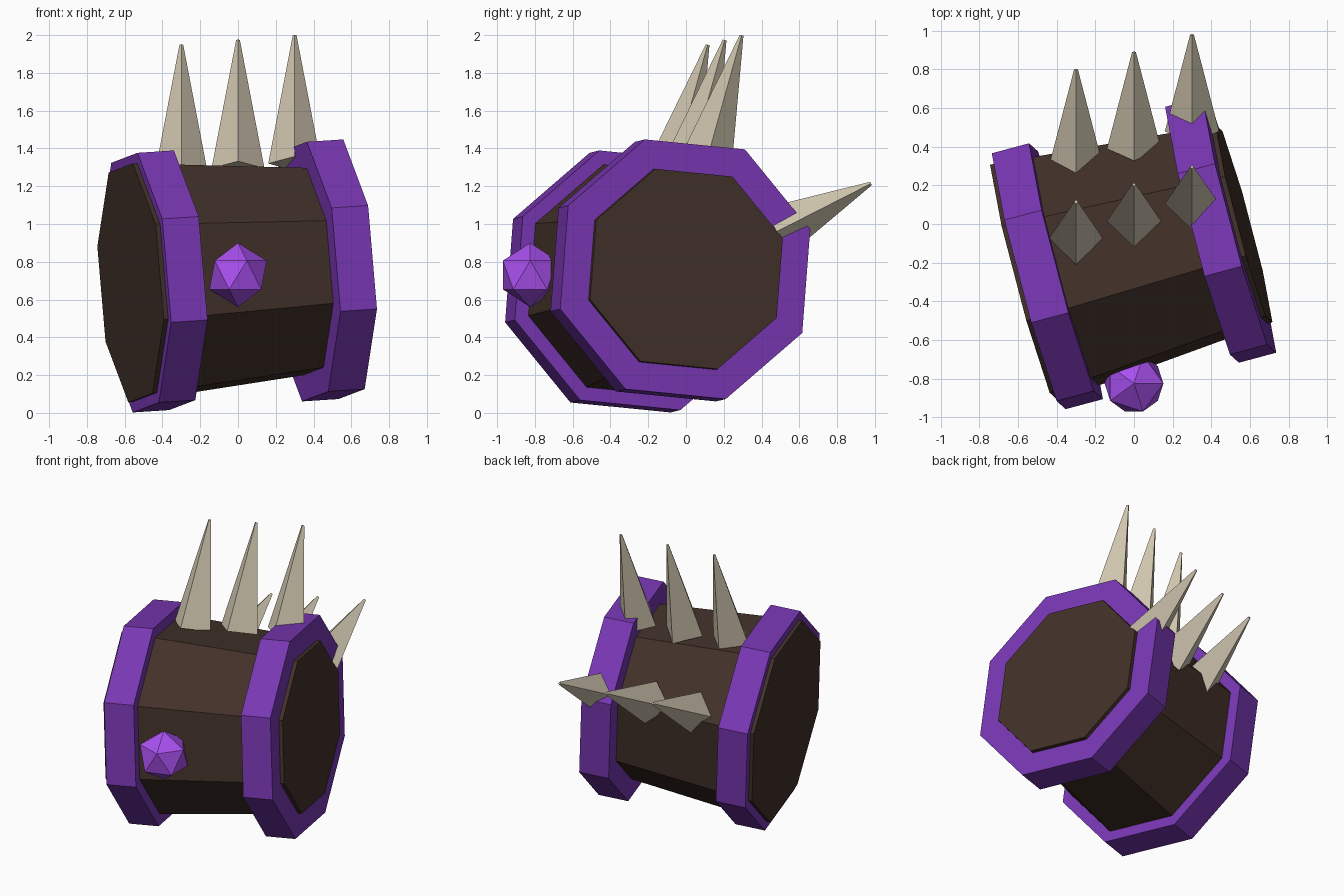
import bpy, bmesh
from math import sin, cos, radians
from mathutils import Vector, Matrix

if "Cube" in bpy.data.objects:
    bpy.data.objects.remove(bpy.data.objects["Cube"])


def material(name, rgb):
    m = bpy.data.materials.new(name)
    m.diffuse_color = (*rgb, 1)
    m.use_nodes = True
    m.node_tree.nodes["Principled BSDF"].inputs["Base Color"].default_value = m.diffuse_color
    return m


WOOD = material("dark_wood", (0.054, 0.030, 0.022))
PURPLE = material("purple_band", (0.19, 0.038, 0.45))
GEM = material("bright_purple", (0.40, 0.08, 0.87))
BONE = material("bone", (0.63, 0.56, 0.43))


def finish(name, bm, mat):
    mesh = bpy.data.meshes.new(name)
    bm.to_mesh(mesh)
    bm.free()
    mesh.materials.append(mat)
    obj = bpy.data.objects.new(name, mesh)
    bpy.context.collection.objects.link(obj)
    return obj


def frustum(name, sides, r1, r2, base, up, length, y_dir, mat):
    """Tapered prism from base along up, first corner towards y_dir."""
    z = up.normalized()
    x = y_dir.cross(z).normalized()
    y = z.cross(x)
    frame = Matrix((x, y, z)).transposed().to_4x4()
    frame.translation = base + z * length / 2
    bm = bmesh.new()
    bmesh.ops.create_cone(bm, cap_ends=True, segments=sides, radius1=r1,
                          radius2=r2, depth=length, matrix=frame)
    return finish(name, bm, mat)


# Tilted barrel frame
yaw, pitch, roll = radians(15), radians(3.6), radians(17)
axis = Vector((cos(pitch) * cos(yaw), cos(pitch) * sin(yaw), sin(pitch)))
side = Vector((-sin(yaw), cos(yaw), 0))
corner = axis.cross(side) * cos(roll) - side * sin(roll)
centre = Vector((0, -0.15, 0.725))

# Tapered octagonal body
frustum("barrel_body", 8, 0.663, 0.555, centre - axis * 0.59, axis, 1.18, corner, WOOD)

# Octagonal end bands
for name, start in (("left_band", -0.565), ("right_band", 0.365)):
    frustum(name, 8, 0.72, 0.72, centre + axis * start, axis, 0.2, corner, PURPLE)

# Two rows of four-sided spikes, stepping along the barrel
rows = (("top_spike", 0.015, 1.295, 15.6, 0.705),
        ("back_spike", 0.39, 0.935, 63, 0.56))
for name, y, z, tilt, length in rows:
    t = radians(tilt)
    for i in (-1, 0, 1):
        frustum(f"{name}_{i + 2}", 4, 0.14, 0.01,
                Vector((0.3 * i, y + 0.09 * i, z + 0.025 * i)),
                Vector((0, sin(t), cos(t))), length,
                Vector((0, cos(t), -sin(t))), BONE)

# Front gem
bm = bmesh.new()
bmesh.ops.create_icosphere(bm, subdivisions=1, radius=0.17,
                           matrix=Matrix.Translation((0, -0.825, 0.73)))
finish("front_gem", bm, GEM)
